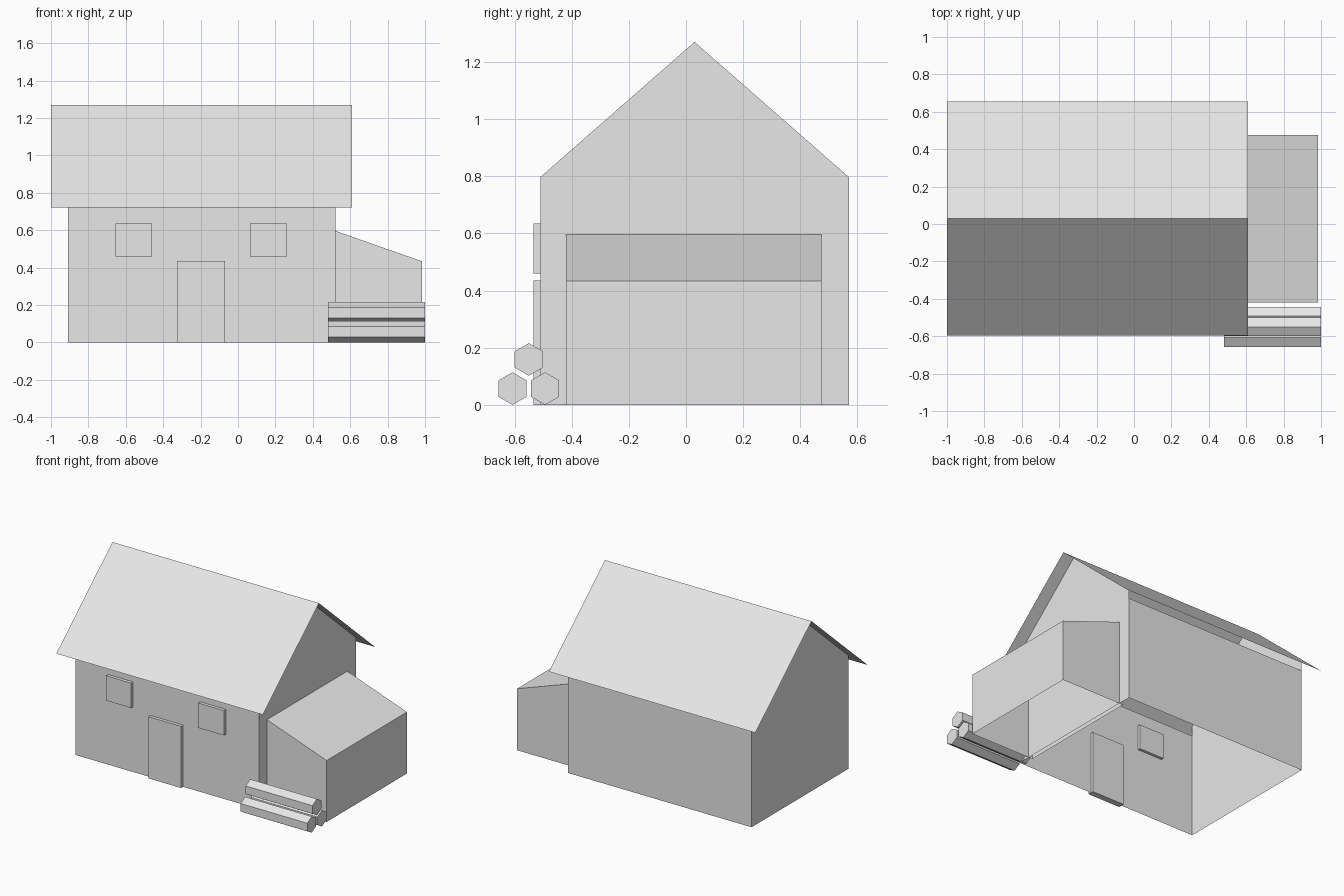
import bpy
import math

cube = bpy.data.objects.get("Cube")
if cube:
    bpy.data.objects.remove(cube, do_unlink=True)

# One plain grey for everything
grey = bpy.data.materials.new("plain_grey")
grey.use_nodes = True
grey.diffuse_color = (0.8, 0.8, 0.8, 1)
grey.node_tree.nodes["Principled BSDF"].inputs["Base Color"].default_value = (0.8, 0.8, 0.8, 1)

# Main dimensions
LEFT, RIGHT = -0.91, 0.52            # gable walls
RIDGE_Y, RIDGE_Z = 0.03, 1.27
HALF, EAVE_HALF = 0.54, 0.625        # wall and roof half depths
PITCH = 0.876
WALL_TOP = 0.728                     # long walls stop just under the roof


def make(name, verts, faces):
    mesh = bpy.data.meshes.new(name)
    mesh.from_pydata(verts, [], faces)
    mesh.materials.append(grey)
    obj = bpy.data.objects.new(name, mesh)
    bpy.context.collection.objects.link(obj)
    return obj


def extrude(name, profile, a, b, axis, caps=True, sides=None):
    """Sweep a counter-clockwise profile along x (y,z profile) or y (x,z profile)."""
    n = len(profile)
    place = (lambda p, t: (t, p[0], p[1])) if axis == "x" else (lambda p, t: (p[0], t, p[1]))
    verts = [place(p, t) for t in (a, b) for p in profile]
    faces = []
    for i in (range(n) if sides is None else sides):
        j = (i + 1) % n
        faces.append((i, j, n + j, n + i))
    if caps:
        faces += [tuple(reversed(range(n))), tuple(range(n, 2 * n))]
    if axis == "y":
        faces = [f[::-1] for f in faces]
    return make(name, verts, faces)


def roof_z(offset):
    return RIDGE_Z - PITCH * offset


# Gable end walls
front_y, back_y = RIDGE_Y - HALF, RIDGE_Y + HALF
gable = [(front_y, 0), (back_y, 0), (back_y, roof_z(HALF)),
         (RIDGE_Y, RIDGE_Z), (front_y, roof_z(HALF))]
extrude("gable_walls", gable, LEFT, RIGHT, "x", sides=[])

# Long walls
long_wall = [(front_y, 0), (back_y, 0), (back_y, WALL_TOP), (front_y, WALL_TOP)]
extrude("long_walls", long_wall, LEFT, RIGHT, "x", caps=False, sides=[1, 3])

# Thin sheet roof with overhanging eaves
eave = roof_z(EAVE_HALF)
roof = [(RIDGE_Y + EAVE_HALF, eave), (RIDGE_Y, RIDGE_Z), (RIDGE_Y - EAVE_HALF, eave)]
extrude("main_roof", roof, -1.0, 0.61, "x", caps=False, sides=[0, 1])

# Lean-to shed, open below, tucked slightly into the gable wall
shed = [(0.49, 0), (0.985, 0), (0.985, 0.433), (0.49, 0.607)]
extrude("side_shed", shed, -0.42, 0.475, "y", sides=[1, 2, 3])


# Door and windows: slabs set through the front wall
def slab(name, x0, x1, z0, z1):
    profile = [(x0, z0), (x1, z0), (x1, z1), (x0, z1)]
    extrude(name, profile, front_y - 0.023, front_y + 0.02, "y")


slab("front_door", -0.325, -0.07, 0, 0.435)
slab("right_window", -0.655, -0.46, 0.46, 0.635)
slab("left_window", 0.063, 0.263, 0.46, 0.635)

# Pile of six-sided logs
for name, y, z in (("front_log", -0.607, 0.057), ("rear_log", -0.493, 0.057),
                   ("top_log", -0.55, 0.159)):
    hexagon = [(y + 0.057 * math.sin(-math.pi * k / 3), z + 0.057 * math.cos(math.pi * k / 3))
               for k in range(6)]
    extrude(name, hexagon, 0.48, 1.0, "x")
